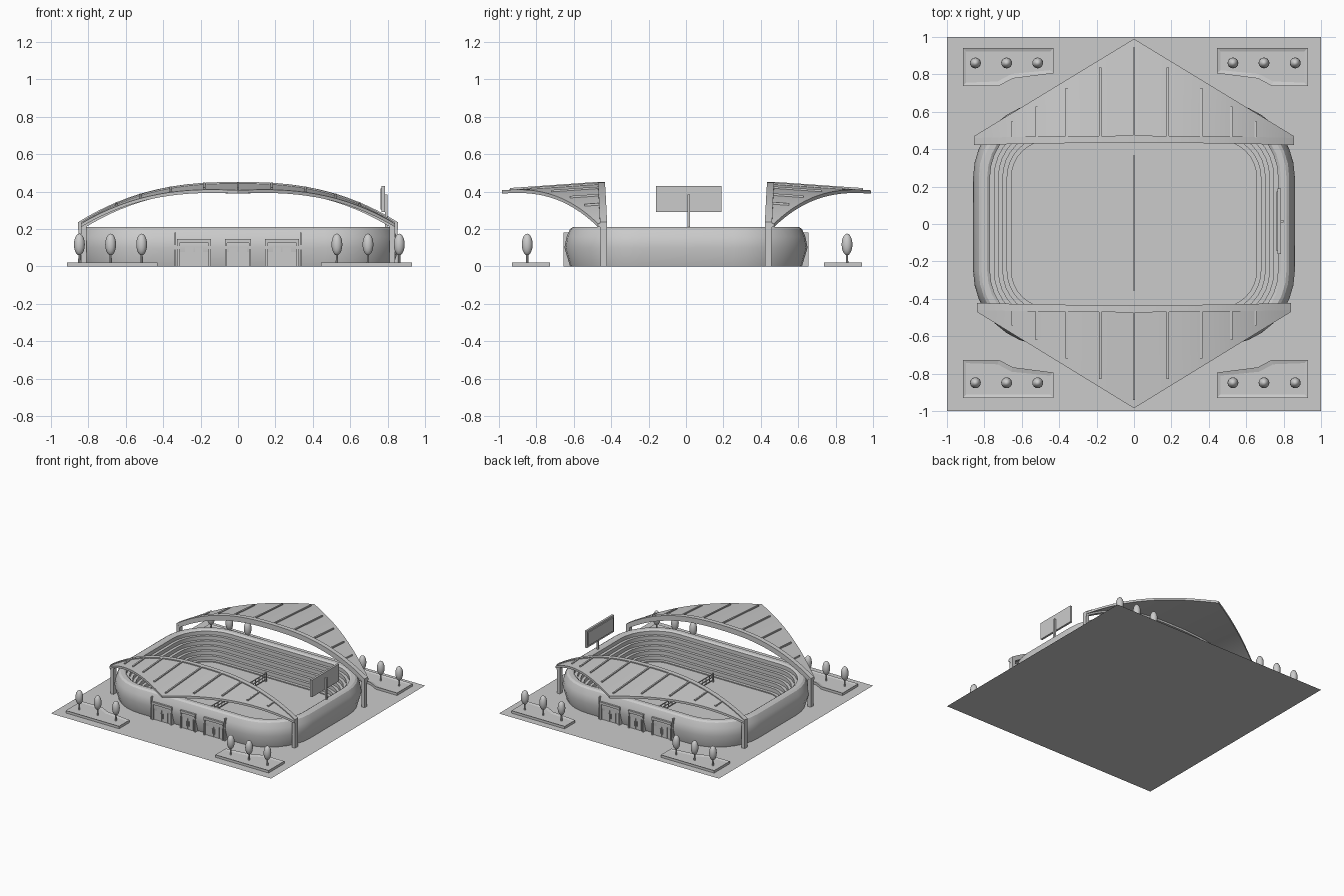
import bpy
import bmesh
import math
from mathutils import Vector

cube = bpy.data.objects.get("Cube")
if cube:
    bpy.data.objects.remove(cube, do_unlink=True)

# One flat colour for everything
grey = bpy.data.materials.new("plain grey")
grey.use_nodes = True
grey.diffuse_color = (0.6, 0.6, 0.6, 1)
grey.node_tree.nodes["Principled BSDF"].inputs["Base Color"].default_value = (0.6, 0.6, 0.6, 1)


def finish(name, bm, smooth=False):
    bmesh.ops.recalc_face_normals(bm, faces=bm.faces)
    mesh = bpy.data.meshes.new(name)
    bm.to_mesh(mesh)
    bm.free()
    mesh.materials.append(grey)
    obj = bpy.data.objects.new(name, mesh)
    bpy.context.collection.objects.link(obj)
    if smooth:
        bpy.ops.object.select_all(action='DESELECT')
        obj.select_set(True)
        bpy.context.view_layer.objects.active = obj
        bpy.ops.object.shade_smooth_by_angle(angle=math.radians(30))
    return obj


def loft(name, sections, smooth=False, cap_start=True):
    """Skin a row of closed cross-sections and cap the ends."""
    bm = bmesh.new()
    rows = [[bm.verts.new(p) for p in s] for s in sections]
    n = len(rows[0])
    for a, b in zip(rows, rows[1:]):
        for i in range(n):
            j = (i + 1) % n
            bm.faces.new((a[i], a[j], b[j], b[i]))
    if cap_start:
        bm.faces.new(rows[0])
    bm.faces.new(rows[-1])
    return finish(name, bm, smooth)


def box(name, xs, ys, zs):
    def section(x):
        return [(x, ys[0], zs[0]), (x, ys[1], zs[0]), (x, ys[1], zs[1]), (x, ys[0], zs[1])]
    return loft(name, [section(xs[0]), section(xs[1])])


def rounded_ring(inset, z, steps=8):
    """Rounded rectangle that keeps its corner centres as it shrinks."""
    r = 0.40 - inset
    ring = []
    for q, (cx, cy) in enumerate(((0.46, 0.25), (-0.46, 0.25), (-0.46, -0.25), (0.46, -0.25))):
        for k in range(steps + 1):
            a = math.pi / 2 * (q + k / steps)
            ring.append((cx + r * math.cos(a), cy + r * math.sin(a), z))
    return ring


# Ground sheet
bm = bmesh.new()
bmesh.ops.create_grid(bm, x_segments=1, y_segments=1, size=1.0)
finish("ground", bm)

# Bowl: bulging outer wall, rounded rim, stepped stands, kerb and court floor
profile = [(0.03, 0.0), (0.0, 0.10), (0.012, 0.16), (0.03, 0.20), (0.045, 0.21), (0.075, 0.21), (0.09, 0.20)]
inset, z = 0.09, 0.20
for _ in range(5):
    z -= 0.03
    profile.append((inset, z))
    inset += 0.023
    profile.append((inset, z))
profile += [(inset, 0.02), (inset + 0.025, 0.02), (inset + 0.025, 0.012)]
loft("stadium_bowl", [rounded_ring(d, h) for d, h in profile], smooth=True, cap_start=False)

# Net across the court
for end in (-0.35, 0.36):
    box("net_post", (-0.006, 0.006), (end - 0.006, end + 0.006), (0.01, 0.085))
for h in (0.025, 0.05, 0.075):
    box("net_cord", (-0.003, 0.003), (-0.35, 0.36), (h, h + 0.006))
for i in range(1, 16):
    y = -0.35 + 0.71 * i / 16
    box("net_strand", (-0.002, 0.002), (y - 0.002, y + 0.002), (0.025, 0.078))


# Canopies: arched triangular roofs
def arch(s):
    return 0.445 - 0.215 * abs(s) ** 2.5


def inner_edge(s):
    return 0.44 - 0.012 * s * s


def outer_edge(s, apex):
    return 0.47 + (apex - 0.47) * (1 - abs(s))


def roof_z(s, y):
    return arch(s) - 0.07 * (y - 0.44)


COLS = [i / 16 for i in range(-16, 17)]
for side, label, half, apex in ((-1, "front", 0.84, 0.985), (1, "back", 0.855, 0.99)):
    roof, beam = [], []
    for s in COLS:
        y0, y1 = inner_edge(s), outer_edge(s, apex)
        ys = [y0 + (y1 - y0) * t for t in (0, 0.5, 1)]
        top = [(s * half, side * y, roof_z(s, y)) for y in ys]
        under = [(x, y, h - 0.018) for x, y, h in reversed(top)]
        roof.append(top + under)
        z = arch(s)
        beam.append([(s * half, side * (y0 + dy), z + dz)
                     for dy, dz in ((-0.006, 0.006), (0.032, 0.006), (0.032, -0.036), (-0.006, -0.036))])
    loft(label + "_canopy", roof, smooth=True)
    loft(label + "_canopy_beam", beam, smooth=True)

    # Raised seams over the canopy
    for x in (-0.65, -0.52, -0.36, -0.18, 0, 0.18, 0.36, 0.52, 0.65):
        s = x / half
        ends = (inner_edge(s) + 0.03, outer_edge(s, apex) - 0.045)
        loft(label + "_canopy_rib", [
            [(x + dx, side * y, roof_z(s, y) + dz)
             for dx, dz in ((-0.006, -0.008), (0.006, -0.008), (0.006, 0.009), (-0.006, 0.009))]
            for y in ends])

    # Columns that carry the canopy
    for x in (-1, 1):
        cx = x * (half - 0.015)
        box(label + "_column", (cx - 0.014, cx + 0.014), (side * 0.422, side * 0.458), (0, 0.225))

    # Entrance: three bays of double doors between two fins
    for cx, w in ((-0.235, 0.09), (0, 0.07), (0.235, 0.09)):
        box(label + "_entrance_panel", (cx - w, cx + w), (side * 0.57, side * 0.643), (0, 0.14))
        box(label + "_entrance_lintel", (cx - w, cx + w), (side * 0.57, side * 0.656), (0.125, 0.145))
        for x in (-1, 1):
            jamb = cx + x * (w - 0.006)
            box(label + "_entrance_jamb", (jamb - 0.006, jamb + 0.006), (side * 0.57, side * 0.656), (0, 0.13))
            leaf = cx + x * 0.026
            box(label + "_door_leaf", (leaf - 0.022, leaf + 0.022), (side * 0.64, side * 0.65), (0.004, 0.1))
            grip = cx + x * 0.01
            box(label + "_door_handle", (grip - 0.002, grip + 0.002), (side * 0.65, side * 0.655), (0.03, 0.07))
    for x in (-0.335, 0.335):
        box(label + "_entrance_fin", (x - 0.004, x + 0.004), (side * 0.57, side * 0.655), (0, 0.18))

# Scoreboard on the rim
box("scoreboard", (0.768, 0.785), (-0.16, 0.19), (0.29, 0.43))
box("scoreboard_face", (0.762, 0.768), (-0.145, 0.175), (0.305, 0.415))
box("scoreboard_pole", (0.785, 0.8), (0.007, 0.022), (0.19, 0.385))

# Planters with a raised border, and trees, in the four corners
OUTLINE = [(0.922, 0.935), (0.437, 0.935), (0.437, 0.8), (0.655, 0.772), (0.73, 0.732), (0.922, 0.732)]
for sx in (-1, 1):
    for sy in (-1, 1):
        def place(x, y, h):
            return Vector((0.007 + sx * x, 0.006 + sy * y, h))

        bm = bmesh.new()
        base = bm.faces.new([bm.verts.new(place(x, y, 0)) for x, y in OUTLINE])
        top = bmesh.ops.extrude_face_region(bm, geom=[base])["geom"]
        bmesh.ops.translate(bm, vec=(0, 0, 0.02), verts=[v for v in top if isinstance(v, bmesh.types.BMVert)])
        bed = [f for f in top if isinstance(f, bmesh.types.BMFace)]
        bmesh.ops.recalc_face_normals(bm, faces=bm.faces)
        bmesh.ops.inset_region(bm, faces=bed, thickness=0.025)
        bmesh.ops.translate(bm, vec=(0, 0, -0.006), verts=bed[0].verts)
        finish("planter", bm)

        for x in (0.522, 0.688, 0.855):
            spot = place(x, 0.855, 0)
            bm = bmesh.new()
            bmesh.ops.create_cone(bm, cap_ends=True, segments=8, radius1=0.007, radius2=0.005, depth=0.07)
            bmesh.ops.translate(bm, vec=spot + Vector((0, 0, 0.045)), verts=bm.verts)
            finish("tree_trunk", bm, smooth=True)
            bm = bmesh.new()
            bmesh.ops.create_uvsphere(bm, u_segments=16, v_segments=10, radius=1)
            bmesh.ops.scale(bm, vec=(0.029, 0.029, 0.058), verts=bm.verts)
            bmesh.ops.translate(bm, vec=spot + Vector((0, 0, 0.117)), verts=bm.verts)
            finish("tree_crown", bm, smooth=True)
